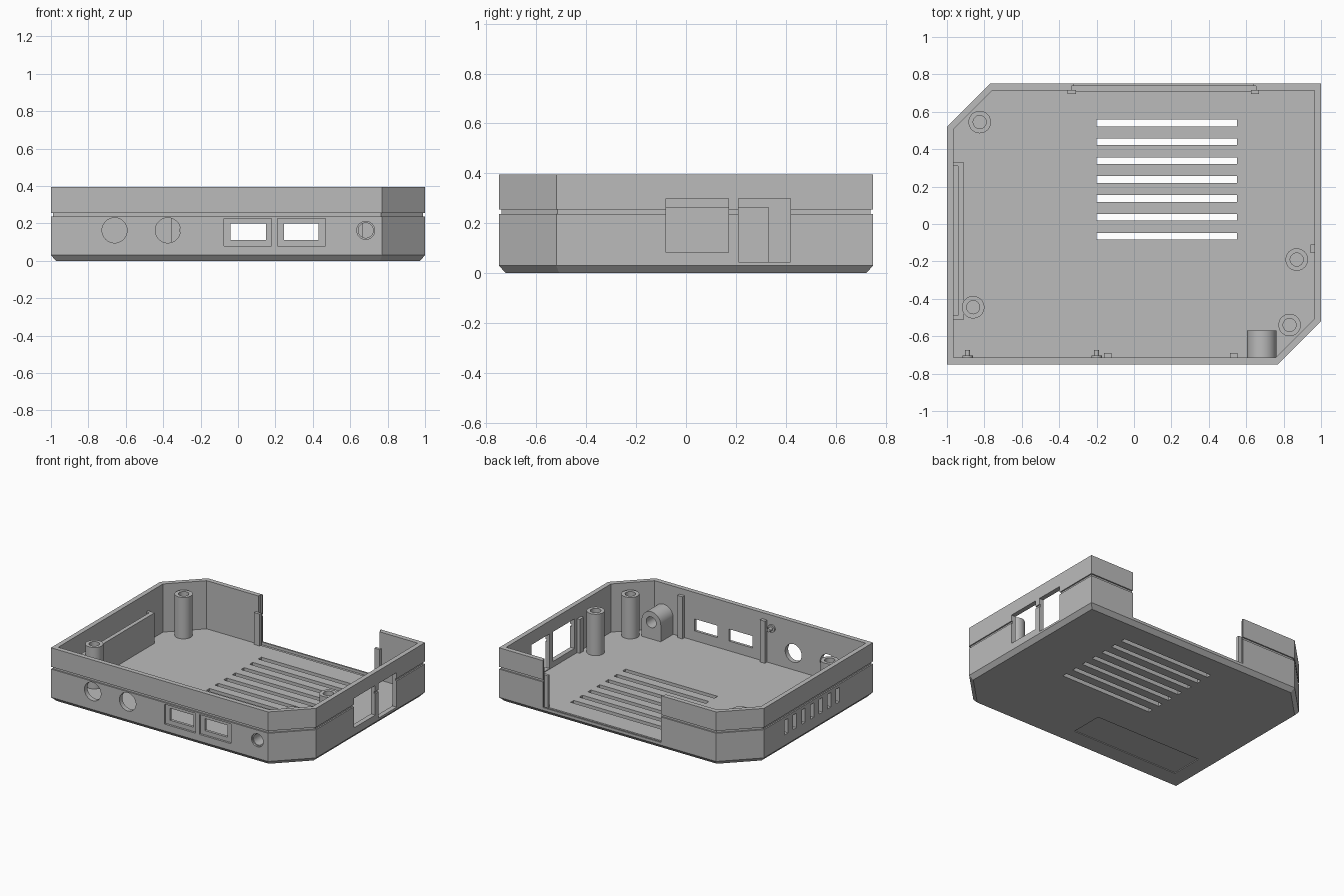
import bpy, bmesh, math
from mathutils import Matrix, Vector

if "Cube" in bpy.data.objects:
    bpy.data.objects.remove(bpy.data.objects["Cube"])

grey = bpy.data.materials.new("mid_grey")
grey.diffuse_color = (0.5, 0.5, 0.5, 1)
grey.use_nodes = True
grey.node_tree.nodes["Principled BSDF"].inputs["Base Color"].default_value = grey.diffuse_color

FLOOR, TOP, WALL = 0.04, 0.395, 0.035


def finish(name, bm, cutter=False, smooth=False):
    bmesh.ops.recalc_face_normals(bm, faces=bm.faces)
    me = bpy.data.meshes.new(name)
    bm.to_mesh(me)
    bm.free()
    ob = bpy.data.objects.new(name, me)
    bpy.context.collection.objects.link(ob)
    me.materials.append(grey)
    if cutter:
        ob.hide_render = True
        ob.display_type = 'WIRE'
    if smooth:
        bpy.ops.object.select_all(action='DESELECT')
        ob.select_set(True)
        bpy.context.view_layer.objects.active = ob
        bpy.ops.object.shade_smooth_by_angle(angle=math.radians(35))
    return ob


def loft(bm, rings):
    """Skin matching loops of points and cap both ends."""
    loops = [[bm.verts.new(p) for p in ring] for ring in rings]
    n = len(loops[0])
    for a, b in zip(loops, loops[1:]):
        for i in range(n):
            bm.faces.new((a[i], a[(i + 1) % n], b[(i + 1) % n], b[i]))
    bm.faces.new(loops[0][::-1])
    bm.faces.new(loops[-1])


def add_box(bm, x0, x1, y0, y1, z0, z1):
    m = Matrix.Translation(((x0 + x1) / 2, (y0 + y1) / 2, (z0 + z1) / 2))
    m = m @ Matrix.Diagonal((x1 - x0, y1 - y0, z1 - z0, 1))
    bmesh.ops.create_cube(bm, size=1, matrix=m)


def boxes(name, items, cutter=False):
    bm = bmesh.new()
    for b in items:
        add_box(bm, *b)
    return finish(name, bm, cutter)


def add_rod(bm, x, z, r, y0, y1):
    """Cylinder lying along y."""
    m = Matrix.Translation((x, (y0 + y1) / 2, z)) @ Matrix.Rotation(math.pi / 2, 4, 'X')
    bmesh.ops.create_cone(bm, cap_ends=True, segments=48, radius1=r, radius2=r,
                          depth=y1 - y0, matrix=m)


def cut(ob, *cutters):
    for c in cutters:
        mod = ob.modifiers.new(c.name, 'BOOLEAN')
        mod.operation = 'DIFFERENCE'
        mod.solver = 'EXACT'
        mod.object = c


def outline(inset, z):
    """Rectangle with two opposite corners cut off, moved inwards."""
    x, y, c = 1 - inset, 0.75 - inset, 0.23 - 0.586 * inset
    return [(-x, -y, z), (x - c, -y, z), (x, -y + c, z),
            (x, y, z), (-x + c, y, z), (-x, y - c, z)]


# Case: chamfered base, groove round the outside, hollow inside
bm = bmesh.new()
loft(bm, [outline(d, z) for d, z in (
    (0.027, 0), (0, 0.03), (0, 0.238), (0.01, 0.238), (0.01, 0.255),
    (0, 0.255), (0, TOP), (WALL, TOP), (WALL, FLOOR))])
case = finish("case_shell", bm)

# Floor slots, side vents, side ports, front ports and open back
holes = [(-0.2, 0.55, y - 0.018, y + 0.018, -0.1, 0.1)
         for y in [0.54 - 0.1008 * i for i in range(7)]]
holes += [(-1.1, -0.955, y - 0.02, y + 0.02, 0.108, 0.215)
          for y in [0.26 - 0.1 * i for i in range(7)]]
holes += [(0.94, 1.1, -0.08, 0.17, 0.082, 0.3),
          (0.94, 1.1, 0.21, 0.42, 0.045, 0.3),
          (-0.04, 0.15, -0.8, -0.7, 0.112, 0.2),
          (0.245, 0.43, -0.8, -0.7, 0.112, 0.2),
          (-0.32, 0.64, 0.7, 0.8, 0.05, 0.6)]
openings = boxes("openings_cutter", holes, True)

# Shallow recesses round the ports and under the base, and the back panel slot
recesses = boxes("recess_cutter", [
    (-0.075, 0.18, -0.8, -0.735, 0.08, 0.226),
    (0.21, 0.467, -0.8, -0.735, 0.08, 0.226),
    (-0.86, 0.015, -0.6, -0.355, -0.1, 0.006),
    (-0.335, 0.652, 0.708, 0.738, 0.03, 0.6)], True)

# Round front holes
bm = bmesh.new()
add_rod(bm, -0.66, 0.163, 0.067, -0.8, -0.7)
add_rod(bm, -0.375, 0.163, 0.067, -0.8, -0.7)
add_rod(bm, 0.683, 0.163, 0.04, -0.8, -0.5)
round_holes = finish("round_hole_cutter", bm, True)
bm = bmesh.new()
add_rod(bm, 0.683, 0.163, 0.048, -0.8, -0.738)
counterbore = finish("counterbore_cutter", bm, True)
cut(case, openings, recesses, round_holes, counterbore)

# Arched boss behind the small front hole
bm = bmesh.new()
arch = [(0.605, FLOOR - 0.005), (0.761, FLOOR - 0.005)]
arch += [(0.683 + 0.078 * math.cos(math.pi * i / 24),
          0.163 + 0.078 * math.sin(math.pi * i / 24)) for i in range(25)]
loft(bm, [[(x, y, z) for x, z in arch] for y in (-0.725, -0.57)])
boss = finish("socket_boss", bm, smooth=True)
cut(boss, round_holes)

# Hollow screw posts
for i, (px, py) in enumerate(((-0.825, 0.545), (-0.86, -0.445),
                              (0.87, -0.19), (0.832, -0.54))):
    bm = bmesh.new()
    loft(bm, [[(px + r * math.cos(math.tau * k / 40), py + r * math.sin(math.tau * k / 40), z)
               for k in range(40)]
              for r, z in ((0.06, FLOOR - 0.005), (0.06, 0.345), (0.035, 0.345), (0.035, 0.06))])
    finish(f"screw_post_{i + 1}", bm, smooth=True)

# Pocket in front of the side vents
z0 = FLOOR - 0.005
boxes("vent_pocket", [(-0.94, -0.91, -0.51, 0.33, z0, 0.265),
                      (-0.97, -0.94, 0.31, 0.33, z0, 0.265),
                      (-0.97, -0.94, -0.51, -0.49, z0, 0.265)])

# Ribs on the front and right walls, brackets beside the back opening
boxes("front_ribs", [(x - 0.02, x + 0.02, -0.72, -0.69, z0, 0.35) for x in (-0.14, 0.533)])
boxes("side_rib", [(0.943, 0.97, -0.155, -0.11, z0, 0.29)])
boxes("back_brackets", [(-0.355, -0.31, 0.695, 0.716, z0, 0.275),
                        (0.625, 0.668, 0.695, 0.716, z0, 0.275)])

# Small wall pegs
bm = bmesh.new()
for x in (-0.89, -0.2):
    add_rod(bm, x, 0.3, 0.028, -0.72, -0.703)
    add_rod(bm, x, 0.3, 0.014, -0.71, -0.675)
finish("wall_pegs", bm, smooth=True)
